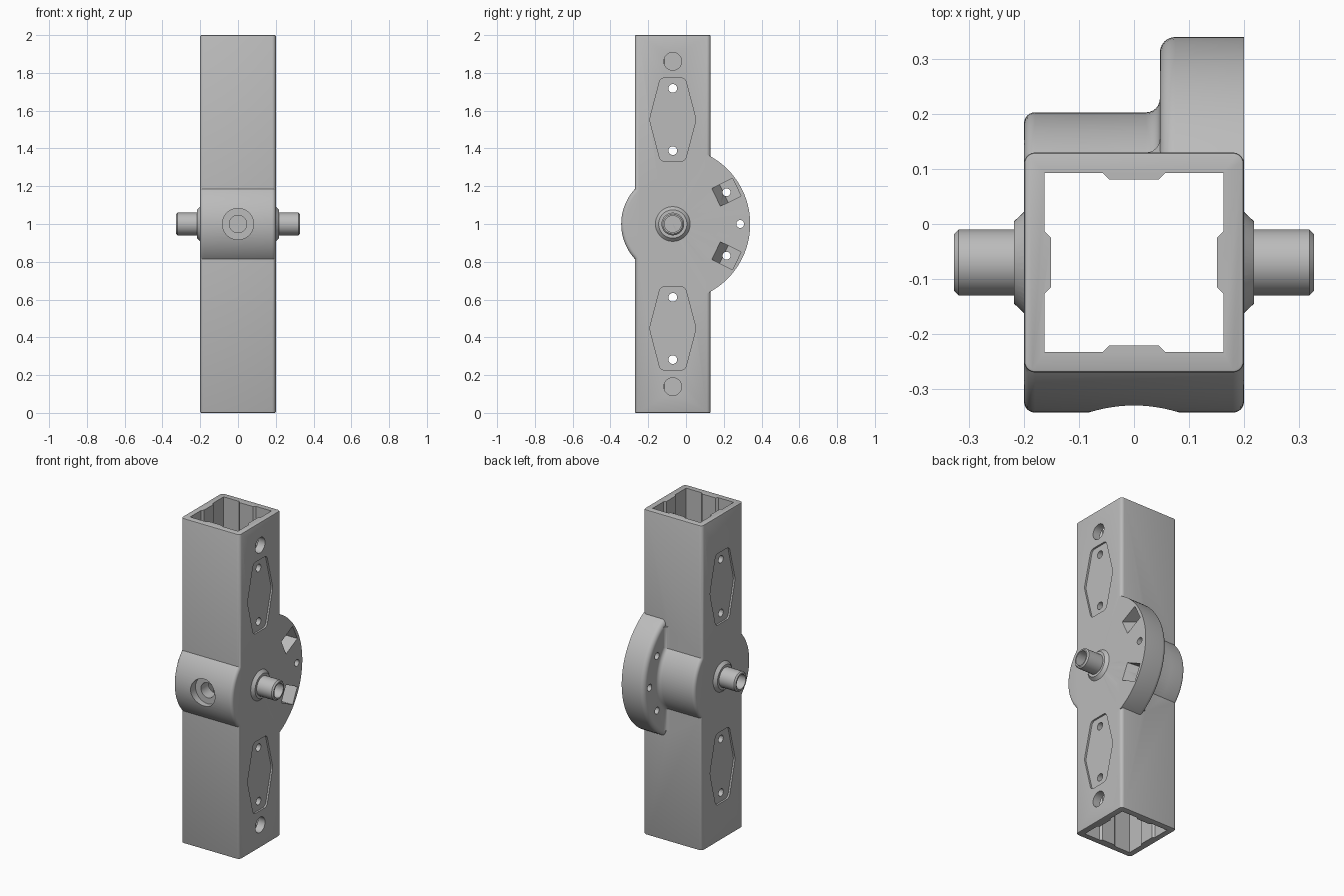
import bpy, bmesh, math
from mathutils import Vector, Matrix

if "Cube" in bpy.data.objects:
    bpy.data.objects.remove(bpy.data.objects["Cube"], do_unlink=True)

PY, PZ = -0.07, 1.0            # pivot axis position (y, z)

grey = bpy.data.materials.new("light_grey")
grey.use_nodes = True
grey.diffuse_color = (0.5, 0.5, 0.5, 1)
grey.node_tree.nodes["Principled BSDF"].inputs["Base Color"].default_value = (0.5, 0.5, 0.5, 1)


def finish(name, bm):
    bmesh.ops.recalc_face_normals(bm, faces=bm.faces)
    mesh = bpy.data.meshes.new(name)
    bm.to_mesh(mesh)
    bm.free()
    mesh.materials.append(grey)
    ob = bpy.data.objects.new(name, mesh)
    bpy.context.collection.objects.link(ob)
    return ob


def prism(name, pts, axis, lo, hi, corner=0, rim=0):
    """Extrude a 2D outline along an axis, rounding its corners and rims."""
    place = {"X": lambda a, b, t: (t, a, b),
             "Y": lambda a, b, t: (a, t, b),
             "Z": lambda a, b, t: (a, b, t)}[axis]
    k = "XYZ".index(axis)
    bm = bmesh.new()
    base = bm.faces.new([bm.verts.new(place(a, b, lo)) for a, b in pts])
    ext = bmesh.ops.extrude_face_region(bm, geom=[base])
    step = Vector((0, 0, 0))
    step[k] = hi - lo
    bmesh.ops.translate(bm, vec=step, verts=[v for v in ext["geom"] if isinstance(v, bmesh.types.BMVert)])
    along = lambda e: abs(e.verts[0].co[k] - e.verts[1].co[k]) > 1e-5
    if corner:
        bmesh.ops.bevel(bm, geom=[e for e in bm.edges if along(e)], offset=corner,
                        segments=5, profile=0.5, affect="EDGES")
    if rim:
        bmesh.ops.bevel(bm, geom=[e for e in bm.edges if not along(e)], offset=rim,
                        segments=2, profile=0.5, affect="EDGES")
    return finish(name, bm)


def disc(a, b, r, n=40):
    return [(a + r * math.cos(math.tau * i / n), b + r * math.sin(math.tau * i / n)) for i in range(n)]


def arc(a, b, r, start, end, n=6):
    angles = [math.radians(start + (end - start) * i / n) for i in range(n + 1)]
    return [(a + r * math.cos(t), b + r * math.sin(t)) for t in angles]


def lathe(name, profile, half=False, steps=96):
    """Spin an (x, radius) profile around the pivot axis; half keeps the back."""
    bm = bmesh.new()
    vs = [bm.verts.new((x, PY, PZ - r)) for x, r in profile]
    es = [bm.edges.new(p) for p in zip(vs, vs[1:])]
    bmesh.ops.spin(bm, geom=vs + es, cent=(0, PY, PZ), axis=(1, 0, 0),
                   angle=math.pi if half else math.tau, steps=steps // 2 if half else steps)
    bmesh.ops.remove_doubles(bm, verts=bm.verts, dist=1e-5)
    if half:
        bmesh.ops.holes_fill(bm, edges=[e for e in bm.edges if e.is_boundary], sides=0)
    return finish(name, bm)


def combine(body, tool, operation):
    mod = body.modifiers.new("cut", "BOOLEAN")
    mod.operation, mod.solver, mod.object = operation, "EXACT", tool
    bpy.context.view_layer.objects.active = body
    bpy.ops.object.modifier_apply(modifier=mod.name)
    bpy.data.objects.remove(tool, do_unlink=True)


# Square tube
body = prism("pivot_tube_body", [(-.2, -.27), (.2, -.27), (.2, .13), (-.2, .13)],
             "Z", 0, 2, corner=.02, rim=.005)

# Small pivot drum, large back flange, and the hollow shaft with its collars
drum = [(-.2, 0)] + arc(-.18, .253, .02, 180, 90) + arc(.18, .253, .02, 90, 0) + [(.2, 0)]
flange = ([(-.1, 0), (-.1, .273)] + arc(.022, .298, .025, -90, 0)
          + arc(.075, .382, .028, 180, 90) + [(.2, .41), (.2, 0)])
end = [(.327, 0), (.327, .052), (.319, .06), (.218, .06), (.218, .075), (.2, .092), (.18, .092)]
shaft = end + [(-x, r) for x, r in reversed(end)]
fillet = [(.1, .1), (.02, .1)] + arc(.022, .155, .025, -90, 0) + [(.1, .155)]
for part in (lathe("drum", drum), lathe("flange", flange, half=True),
             prism("fillet", fillet, "Z", .68, 1.32), lathe("shaft", shaft, steps=48)):
    combine(body, part, "UNION")

# Bore of the tube with a shallow rib on each wall
side = [(.1625, .1625), (.057, .1625), (.045, .151), (-.045, .151), (-.057, .1625)]
bore = []
for q in range(4):
    for p in side:
        v = Matrix.Rotation(q * math.pi / 2, 2) @ Vector(p)
        bore.append((v.x, v.y + PY))
cutters = [prism("bore", bore, "Z", -.1, 2.1)]

# Shaft bore, and the counterbored hole in the front of the drum
cutters.append(prism("shaft_bore", disc(PY, PZ, .044), "X", -.4, .4))
cutters.append(prism("counterbore", disc(0, PZ, .083), "Y", -.4, -.295))
cutters.append(prism("front_hole", disc(0, PZ, .046), "Y", -.4, -.15))

# Recessed panels on both sides, with screw holes, and a round hole near each end
for s in (-1, 1):
    zc = PZ + s * .553
    outline = [(PY + a, zc + b) for a, b in
               ((.123, 0), (.065, .22), (-.065, .22), (-.123, 0), (-.065, -.22), (.065, -.22))]
    for lo, hi in ((.189, .25), (-.25, -.189)):
        cutters.append(prism("panel", outline, "X", lo, hi, corner=.02))
    for dz in (-.165, .165):
        cutters.append(prism("panel_hole", disc(PY, zc + dz, .023, 24), "X", -.3, .3))
    cutters.append(prism("end_hole", disc(PY, PZ + s * .861, .047), "X", .1, .3))

    # Ramped pocket in the flange, with its screw hole
    pocket = prism("pocket", [(.25, -.061), (.2, -.061), (.1, -.015), (.1, .061), (.25, .061)],
                   "Z", -.052, .052)
    swap = Matrix(((1, 0, 0, 0), (0, 1, 0, 0), (0, 0, 1, 0), (0, 0, 0, 1)))
    pocket.data.transform(Matrix.Translation((0, .214, PZ + s * .168))
                          @ Matrix.Rotation(s * math.radians(26), 4, "X") @ swap)
    cutters.append(pocket)
    cutters.append(prism("pocket_hole", disc(.214, PZ + s * .168, .021, 24), "X", .01, .3))
cutters.append(prism("flange_hole", disc(.287, PZ, .021, 24), "X", 0, .3))

for c in cutters:
    combine(body, c, "DIFFERENCE")

# Smooth curved surfaces, keep crisp edges
bpy.ops.object.select_all(action="DESELECT")
body.select_set(True)
bpy.context.view_layer.objects.active = body
bpy.ops.object.shade_smooth_by_angle(angle=math.radians(30))
